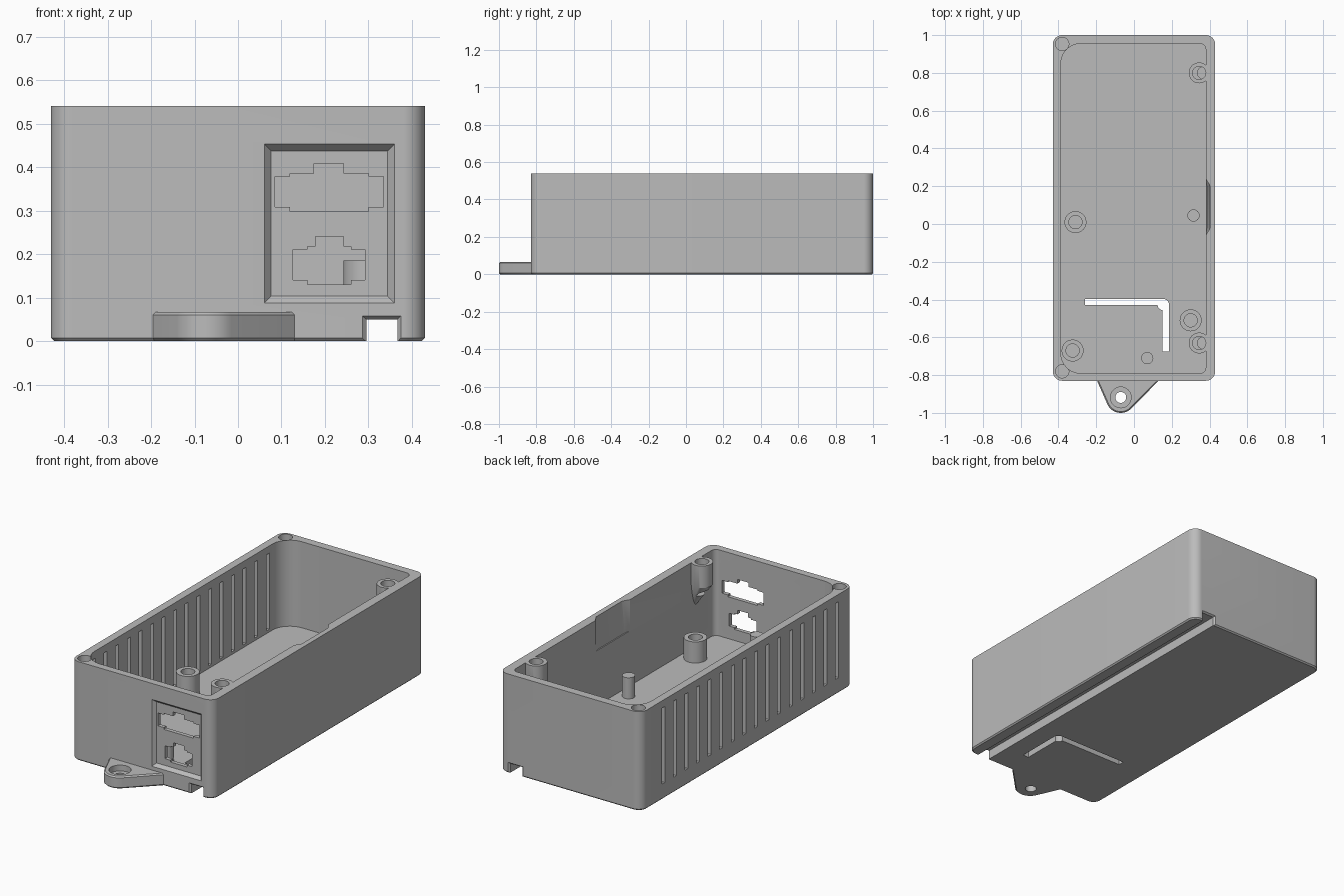
import bpy, bmesh, math
from mathutils import Vector

if "Cube" in bpy.data.objects:
    bpy.data.objects.remove(bpy.data.objects["Cube"], do_unlink=True)

gray = bpy.data.materials.new("matte gray plastic")
gray.use_nodes = True
gray.diffuse_color = (0.5, 0.5, 0.5, 1)
gray.node_tree.nodes["Principled BSDF"].inputs["Base Color"].default_value = (0.5, 0.5, 0.5, 1)

TOP, FLOOR, FRONT, BACK, HALF = 0.54, 0.07, -0.83, 1.0, 0.43


def make(name, bm):
    bmesh.ops.recalc_face_normals(bm, faces=bm.faces)
    mesh = bpy.data.meshes.new(name)
    bm.to_mesh(mesh)
    bm.free()
    mesh.materials.append(gray)
    obj = bpy.data.objects.new(name, mesh)
    bpy.context.collection.objects.link(obj)
    return obj


def hull(name, points):
    bm = bmesh.new()
    for p in points:
        bm.verts.new(p)
    res = bmesh.ops.convex_hull(bm, input=bm.verts)
    bmesh.ops.delete(bm, geom=list(set(res["geom_interior"])), context="VERTS")
    bmesh.ops.dissolve_limit(bm, angle_limit=0.002, verts=bm.verts, edges=bm.edges)
    return make(name, bm)


def ring(x, y, r, z, n=40):
    return [(x + r * math.cos(2 * math.pi * i / n), y + r * math.sin(2 * math.pi * i / n), z) for i in range(n)]


def cylinder(name, x, y, r, z0, z1):
    return hull(name, ring(x, y, r, z0) + ring(x, y, r, z1))


def block(name, x0, x1, y0, y1, z0, z1):
    return hull(name, [(x, y, z) for x in (x0, x1) for y in (y0, y1) for z in (z0, z1)])


def rounded(x0, x1, y0, y1, r_left, r_right, z):
    """Rectangle outline with its own corner radius on each side."""
    pts = []
    for k, (x, y, r) in enumerate([(x1, y1, r_right), (x0, y1, r_left), (x0, y0, r_left), (x1, y0, r_right)]):
        sx, sy = (1 if x == x1 else -1), (1 if y == y1 else -1)
        for i in range(13):
            a = math.pi / 2 * (k + i / 12)
            pts.append((x - sx * r + r * math.cos(a), y - sy * r + r * math.sin(a), z))
    return pts


def combine(target, tool, operation="DIFFERENCE"):
    mod = target.modifiers.new("combine", "BOOLEAN")
    mod.operation, mod.solver, mod.object = operation, "EXACT", tool
    bpy.context.view_layer.objects.active = target
    bpy.ops.object.modifier_apply(modifier=mod.name)
    bpy.data.objects.remove(tool, do_unlink=True)


def smooth(obj):
    bpy.ops.object.select_all(action="DESELECT")
    obj.select_set(True)
    bpy.context.view_layer.objects.active = obj
    bpy.ops.object.shade_smooth_by_angle(angle=math.radians(25))


# Outer shell with a small chamfer around the base
c = 0.007
case = hull("enclosure", rounded(-HALF + c, HALF - c, FRONT + c, BACK - c, 0.043, 0.043, 0)
            + rounded(-HALF, HALF, FRONT, BACK, 0.05, 0.05, c)
            + rounded(-HALF, HALF, FRONT, BACK, 0.05, 0.05, TOP))

# Hollow interior
combine(case, hull("cavity", rounded(-0.387, 0.38, -0.79, 0.955, 0.105, 0.03, FLOOR)
                   + rounded(-0.387, 0.38, -0.79, 0.955, 0.105, 0.03, TOP + 0.1)))

# Lid screw bosses that taper into the wall
for y in (0.80, -0.63):
    combine(case, hull("boss", ring(0.345, y, 0.055, TOP) + ring(0.345, y, 0.055, 0.42)
                       + ring(0.395, y, 0.01, 0.29)), "UNION")

# Lid screw holes
for x, y in ((0.345, 0.80), (0.345, -0.63), (-0.38, 0.953), (-0.38, -0.78)):
    combine(case, cylinder("screw_hole", x, y, 0.035, 0.36, TOP + 0.1))

# Row of tall vent slots in the right wall
for i in range(16):
    y = 0.81 - 0.1 * i
    combine(case, block("vent", -0.5, -0.34, y - 0.013, y + 0.013, 0.085, 0.5))

# Sloped relief inside the left wall
combine(case, hull("relief", [(x, y, z) for z, out in ((0.37, 0.386), (0.56, 0.404))
                              for x, y in ((0.35, 0.24), (0.379, 0.24), (out, 0.20), (out, -0.02),
                                           (0.379, -0.06), (0.35, -0.06))]))

# Chamfered connector recess on the front
def frame(x0, x1, z0, z1, y):
    return [(x, y, z) for x in (x0, x1) for z in (z0, z1)]

combine(case, hull("port_recess", frame(0.06, 0.36, 0.087, 0.453, FRONT - 0.0005)
                   + frame(0.076, 0.344, 0.103, 0.437, FRONT + 0.018)))

# Two stepped connector openings, each made of three overlapping blocks
ports = [(0.085, 0.335, 0.308, 0.378), (0.12, 0.30, 0.298, 0.385), (0.175, 0.243, 0.33, 0.408),
         (0.127, 0.292, 0.14, 0.21), (0.16, 0.26, 0.13, 0.217), (0.178, 0.243, 0.16, 0.24)]
for x0, x1, z0, z1 in ports:
    combine(case, block("port", x0, x1, -0.9, -0.75, z0, z1))

# Channel along the underside, flared at both ends
combine(case, block("channel", 0.295, 0.367, -1.1, 1.1, -0.1, 0.05))
for y, d in ((FRONT, 1), (BACK, -1)):
    combine(case, hull("flare", frame(0.285, 0.375, -0.1, 0.058, y - d * 0.001)
                       + frame(0.295, 0.367, -0.1, 0.05, y + d * 0.009)))

# L-shaped slot through the floor
combine(case, block("slot_long", -0.26, 0.15, -0.43, -0.397, -0.1, 0.2))
combine(case, hull("slot_corner", ring(0.155, -0.427, 0.03, -0.1) + ring(0.155, -0.427, 0.03, 0.2)
                   + [(x, y, z) for z in (-0.1, 0.2) for x, y in ((0.149, -0.397), (0.149, -0.43), (0.185, -0.43))]))
combine(case, block("slot_short", 0.15, 0.185, -0.675, -0.425, -0.1, 0.2))
smooth(case)

# Circuit board standoffs with screw holes
for i, (x, y) in enumerate(((-0.31, 0.01), (0.30, -0.51), (-0.325, -0.67))):
    post = cylinder(f"standoff_{i + 1}", x, y, 0.058, FLOOR - 0.01, 0.185)
    combine(post, cylinder("post_hole", x, y, 0.035, FLOOR + 0.005, 0.3))
    smooth(post)

# Plain support pins
for i, (x, y) in enumerate(((0.315, 0.045), (0.07, -0.71))):
    smooth(cylinder(f"support_pin_{i + 1}", x, y, 0.032, FLOOR - 0.01, 0.185))

# Mounting ear with chamfered edges and a counterbored hole
def ear_outline(inset, z):
    y = FRONT + 0.01
    return ring(-0.07, -0.922, 0.078 - inset, z) + [(-0.2 + inset, y, z), (0.14 - inset, y, z)]

ear = hull("mounting_ear", ear_outline(c, 0) + ear_outline(0, c) + ear_outline(0, 0.06) + ear_outline(c, 0.067))
combine(ear, cylinder("ear_hole", -0.07, -0.918, 0.029, -0.1, 0.2))
combine(ear, cylinder("ear_counterbore", -0.07, -0.918, 0.055, 0.035, 0.2))
smooth(ear)
